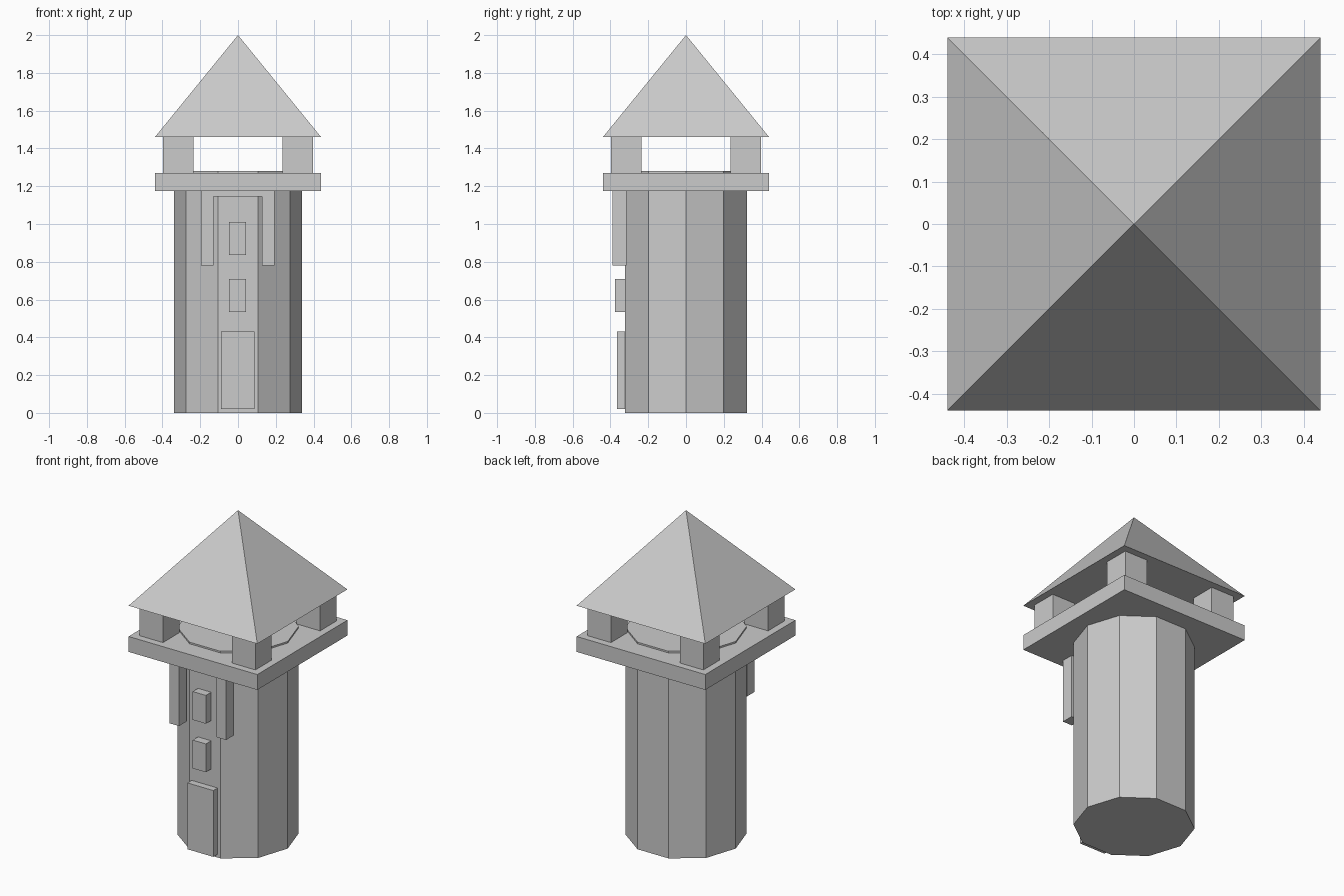
import bpy, math

if "Cube" in bpy.data.objects:
    bpy.data.objects.remove(bpy.data.objects["Cube"])

stone = bpy.data.materials.new("grey stone")
stone.diffuse_color = (0.6, 0.6, 0.6, 1)
stone.use_nodes = True
stone.node_tree.nodes["Principled BSDF"].inputs["Base Color"].default_value = stone.diffuse_color


def finish(name):
    ob = bpy.context.object
    ob.name = name
    ob.data.materials.append(stone)
    return ob


def box(name, x0, x1, y0, y1, z0, z1):
    bpy.ops.mesh.primitive_cube_add(
        size=1, location=((x0 + x1) / 2, (y0 + y1) / 2, (z0 + z1) / 2))
    ob = finish(name)
    ob.scale = (x1 - x0, y1 - y0, z1 - z0)
    bpy.ops.object.transform_apply(location=False, rotation=False, scale=True)
    return ob


# Ten-sided shaft, rising slightly above the platform floor
bpy.ops.mesh.primitive_cylinder_add(vertices=10, radius=0.34, depth=1.28,
                                    location=(0, 0, 0.64),
                                    rotation=(0, 0, math.radians(18)))
finish("tower_shaft")

# Lookout platform and its four corner pillars
box("platform", -0.44, 0.44, -0.44, 0.44, 1.175, 1.27)
for sx in (-1, 1):
    for sy in (-1, 1):
        x, y = sx * 0.316, sy * 0.316
        box("corner_pillar", x - 0.08, x + 0.08, y - 0.08, y + 0.08, 1.27, 1.46)

# Pyramid roof
bpy.ops.mesh.primitive_cone_add(vertices=4, radius1=0.44 * math.sqrt(2), radius2=0,
                                depth=0.54, location=(0, 0, 1.73),
                                rotation=(0, 0, math.radians(45)))
finish("roof")

# Door and windows on the front
box("door", -0.09, 0.087, -0.365, -0.30, 0.02, 0.43)
for z in (0.535, 0.835):
    box("window", -0.047, 0.043, -0.375, -0.30, z, z + 0.175)

# Hanging posts and the short beam between them
box("left_hanging_post", -0.195, -0.13, -0.39, -0.315, 0.78, 1.175)
box("right_hanging_post", 0.127, 0.192, -0.39, -0.315, 0.78, 1.175)
box("hanging_beam", -0.13, 0.127, -0.385, -0.315, 1.145, 1.175)
